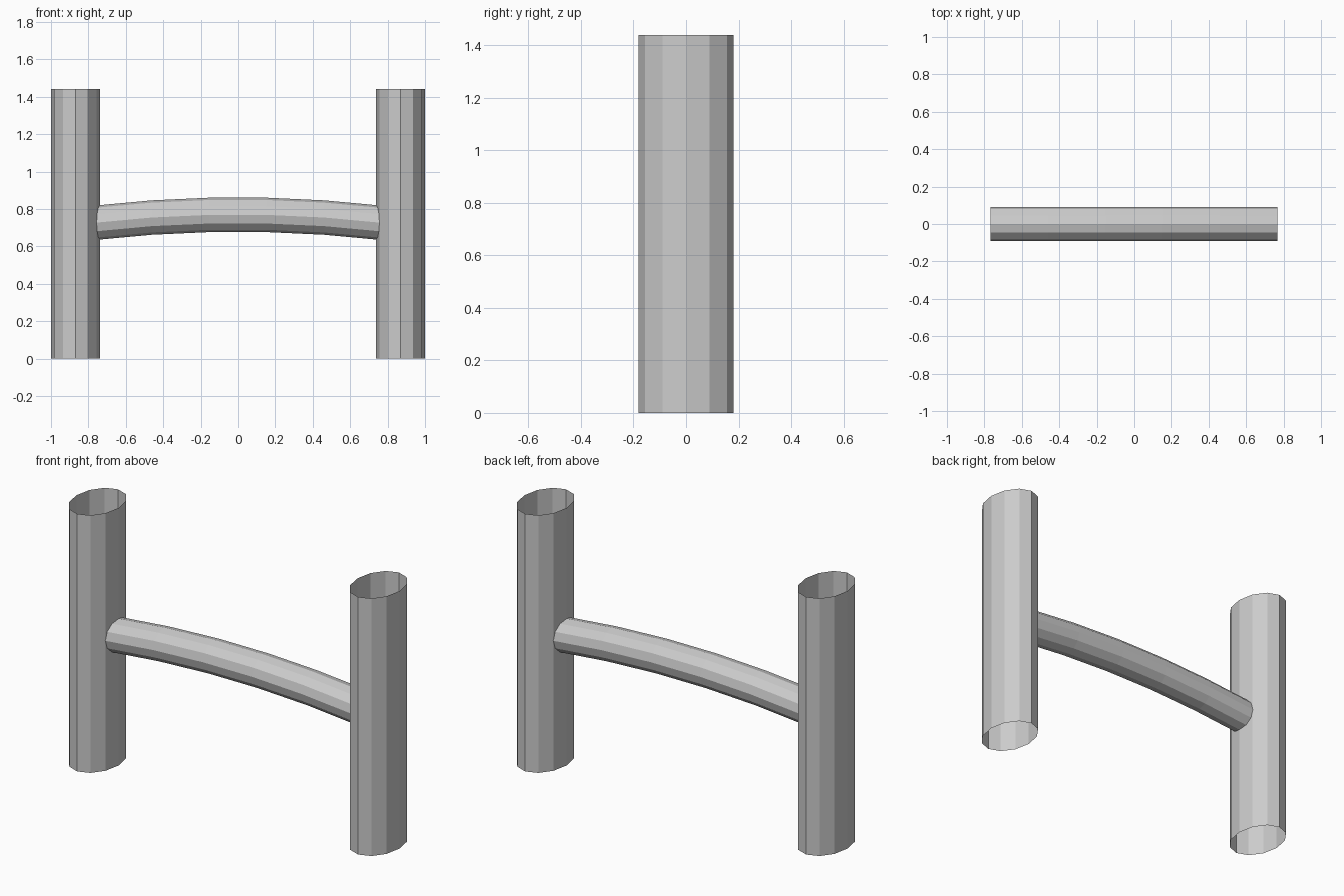
import bpy
import bmesh
from math import cos, sin, tau

SIDES = 12

cube = bpy.data.objects.get("Cube")
if cube:
    bpy.data.objects.remove(cube, do_unlink=True)

grey = bpy.data.materials.new("plain grey")
grey.use_nodes = True
colour = (0.6, 0.6, 0.6, 1)
grey.diffuse_color = colour
grey.node_tree.nodes["Principled BSDF"].inputs["Base Color"].default_value = colour


def open_tube(name, rings):
    """Loft an open-ended, flat-faced tube through a list of point rings."""
    bm = bmesh.new()
    loops = [[bm.verts.new(p) for p in ring] for ring in rings]
    for a, b in zip(loops, loops[1:]):
        for i in range(SIDES):
            j = (i + 1) % SIDES
            bm.faces.new((a[i], a[j], b[j], b[i]))
    mesh = bpy.data.meshes.new(name)
    bm.to_mesh(mesh)
    bm.free()
    mesh.materials.append(grey)
    obj = bpy.data.objects.new(name, mesh)
    bpy.context.collection.objects.link(obj)
    return obj


angles = [tau * i / SIDES for i in range(SIDES)]

# Upright posts: hollow oval tubes
POST_RX, POST_RY, POST_HEIGHT = 0.131, 0.18, 1.44
for name, side in (("left_post", 1), ("right_post", -1)):
    cx = side * (1 - POST_RX)
    open_tube(name, [[(cx + POST_RX * cos(t), POST_RY * sin(t), z) for t in angles]
                     for z in (0, POST_HEIGHT)])

# Crossbar: round tube arched gently upward, its ends inside the posts
BAR_R, BAR_HALF, SEGMENTS = 0.092, 0.768, 5
rings = []
for k in range(SEGMENTS + 1):
    x = BAR_HALF * (2 * k / SEGMENTS - 1)
    zc = 0.77 - 0.075 * x * x
    rings.append([(x, BAR_R * cos(t), zc + BAR_R * sin(t)) for t in angles])
open_tube("arched_crossbar", rings)
